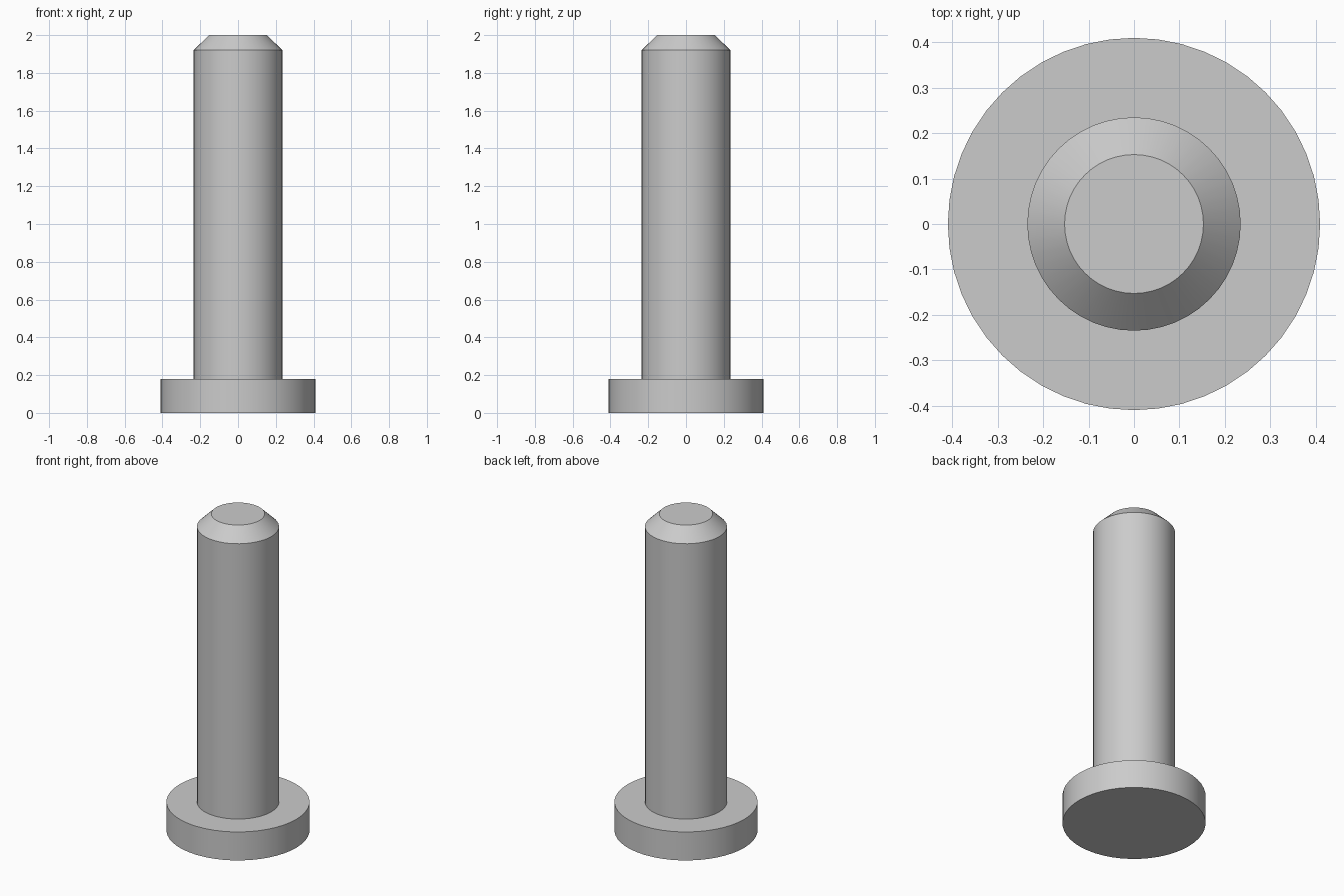
import bpy
import math

# Remove the default cube only
cube = bpy.data.objects.get("Cube")
if cube:
    bpy.data.objects.remove(cube, do_unlink=True)

SEGMENTS = 48

# Plain grey metal
grey = bpy.data.materials.new("grey_metal")
grey.use_nodes = True
colour = (0.6, 0.6, 0.6, 1)
grey.diffuse_color = colour
grey.node_tree.nodes["Principled BSDF"].inputs["Base Color"].default_value = colour


def lathe(name, profile):
    """Revolve (radius, height) points around z and cap both ends."""
    verts, faces = [], []
    for radius, z in profile:
        for i in range(SEGMENTS):
            a = 2 * math.pi * i / SEGMENTS
            verts.append((radius * math.cos(a), radius * math.sin(a), z))
    for ring in range(len(profile) - 1):
        low, high = ring * SEGMENTS, (ring + 1) * SEGMENTS
        for i in range(SEGMENTS):
            j = (i + 1) % SEGMENTS
            faces.append((low + i, low + j, high + j, high + i))
    faces.append(tuple(reversed(range(SEGMENTS))))
    faces.append(tuple(range(len(verts) - SEGMENTS, len(verts))))

    mesh = bpy.data.meshes.new(name)
    mesh.from_pydata(verts, [], faces)
    mesh.materials.append(grey)
    obj = bpy.data.objects.new(name, mesh)
    bpy.context.collection.objects.link(obj)

    # Smooth round walls with crisp rims
    bpy.ops.object.select_all(action="DESELECT")
    obj.select_set(True)
    bpy.context.view_layer.objects.active = obj
    bpy.ops.object.shade_smooth_by_angle(angle=math.radians(30))
    return obj


# One solid pin: flat head, straight shank and chamfered tip
lathe("headed_pin", [
    (0.41, 0), (0.41, 0.18),          # head
    (0.235, 0.18), (0.235, 1.92),     # shank
    (0.153, 2),                       # tip
])
